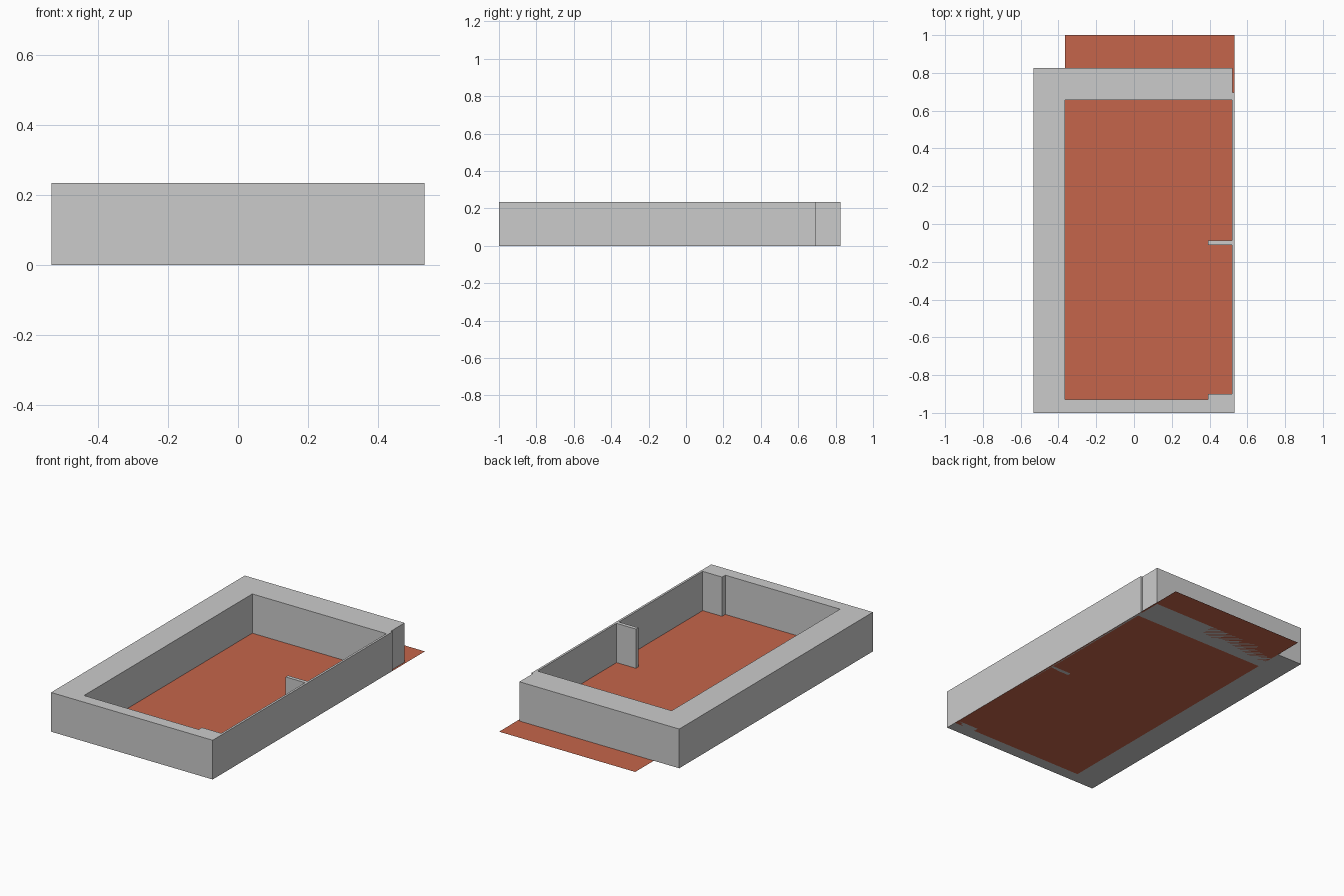
import bpy, bmesh

if "Cube" in bpy.data.objects:
    bpy.data.objects.remove(bpy.data.objects["Cube"])

HEIGHT = 0.234


def outline_object(name, loops, height=0.0):
    """Fill closed outlines (outer first, then holes) and raise them to a height."""
    bm = bmesh.new()
    edges = []
    for pts in loops:
        vs = [bm.verts.new((x, y, 0)) for x, y in pts]
        edges += [bm.edges.new((a, b)) for a, b in zip(vs, vs[1:] + vs[:1])]
    bmesh.ops.triangle_fill(bm, edges=edges, use_beauty=True)
    if height:
        geo = bmesh.ops.extrude_face_region(bm, geom=bm.faces[:], use_keep_orig=True)
        top = [g for g in geo["geom"] if isinstance(g, bmesh.types.BMVert)]
        bmesh.ops.translate(bm, verts=top, vec=(0, 0, height))
        bmesh.ops.recalc_face_normals(bm, faces=bm.faces[:])
    else:
        for f in bm.faces:
            f.normal_update()
            if f.normal.z < 0:
                f.normal_flip()
    bmesh.ops.dissolve_limit(bm, angle_limit=0.01, verts=bm.verts[:], edges=bm.edges[:])
    mesh = bpy.data.meshes.new(name)
    bm.to_mesh(mesh)
    bm.free()
    obj = bpy.data.objects.new(name, mesh)
    bpy.context.collection.objects.link(obj)
    return obj


# Perimeter walls: thick on three sides, thin on the right, with two inner piers
outer = [(-0.533, -1), (0.533, -1), (0.533, 0.695), (0.522, 0.695),
         (0.522, 0.825), (-0.533, 0.825)]
inner = [(-0.365, -0.93), (0.392, -0.93), (0.392, -0.9), (0.52, -0.9),
         (0.52, -0.11), (0.392, -0.11), (0.392, -0.088), (0.52, -0.088),
         (0.52, 0.656), (-0.365, 0.656)]
outline_object("perimeter_walls", [outer, inner], HEIGHT)

# Floor sheet, running out under the back wall
floor = outline_object("floor", [[(-0.365, -0.93), (0.533, -0.93), (0.533, 1), (-0.365, 1)]])
mat = bpy.data.materials.new("terracotta")
mat.diffuse_color = (0.56, 0.13, 0.07, 1)
mat.use_nodes = True
mat.node_tree.nodes["Principled BSDF"].inputs["Base Color"].default_value = mat.diffuse_color
floor.data.materials.append(mat)
